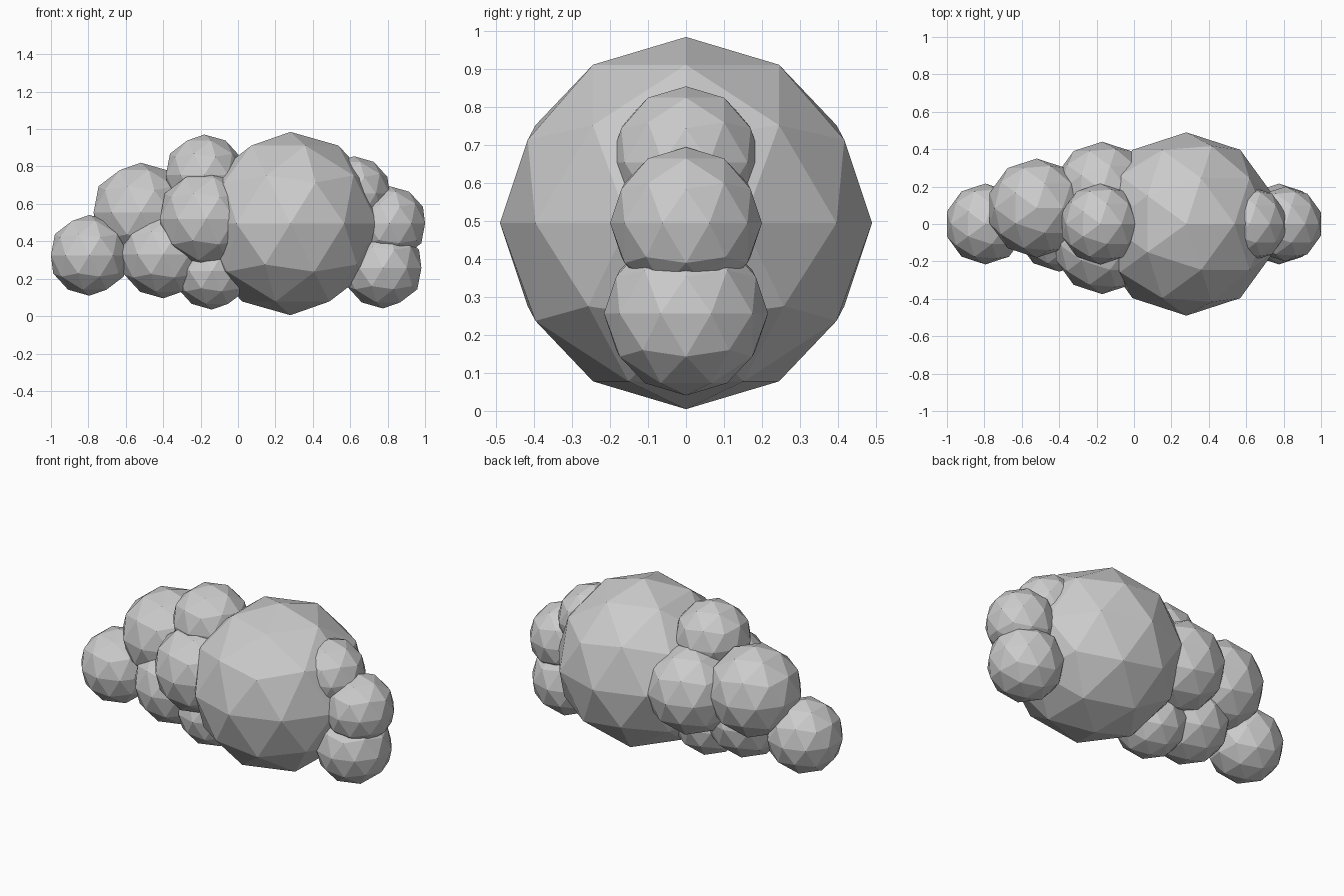
import bpy

if "Cube" in bpy.data.objects:
    bpy.data.objects.remove(bpy.data.objects["Cube"])

# Low-poly cloud: overlapping faceted puffs, (name, centre, radius)
PUFFS = [
    ("main_puff", (0.28, 0.0, 0.495), 0.49),
    # left tail
    ("left_end_puff", (-0.795, 0.0, 0.325), 0.216),
    ("left_upper_puff", (-0.52, 0.085, 0.555), 0.265),
    ("left_lower_puff", (-0.40, -0.02, 0.33), 0.235),
    # middle cluster
    ("middle_front_puff", (-0.17, -0.115, 0.52), 0.26),
    ("middle_back_puff", (-0.17, 0.18, 0.51), 0.26),
    ("middle_top_puff", (-0.18, 0.0, 0.755), 0.216),
    ("middle_bottom_puff", (-0.14, -0.03, 0.24), 0.205),
    # right stack
    ("right_top_puff", (0.62, 0.0, 0.655), 0.20),
    ("right_middle_puff", (0.81, 0.0, 0.495), 0.20),
    ("right_bottom_puff", (0.775, 0.0, 0.257), 0.216),
]

for name, centre, radius in PUFFS:
    bpy.ops.mesh.primitive_ico_sphere_add(subdivisions=2, radius=radius, location=centre)
    bpy.context.object.name = name
